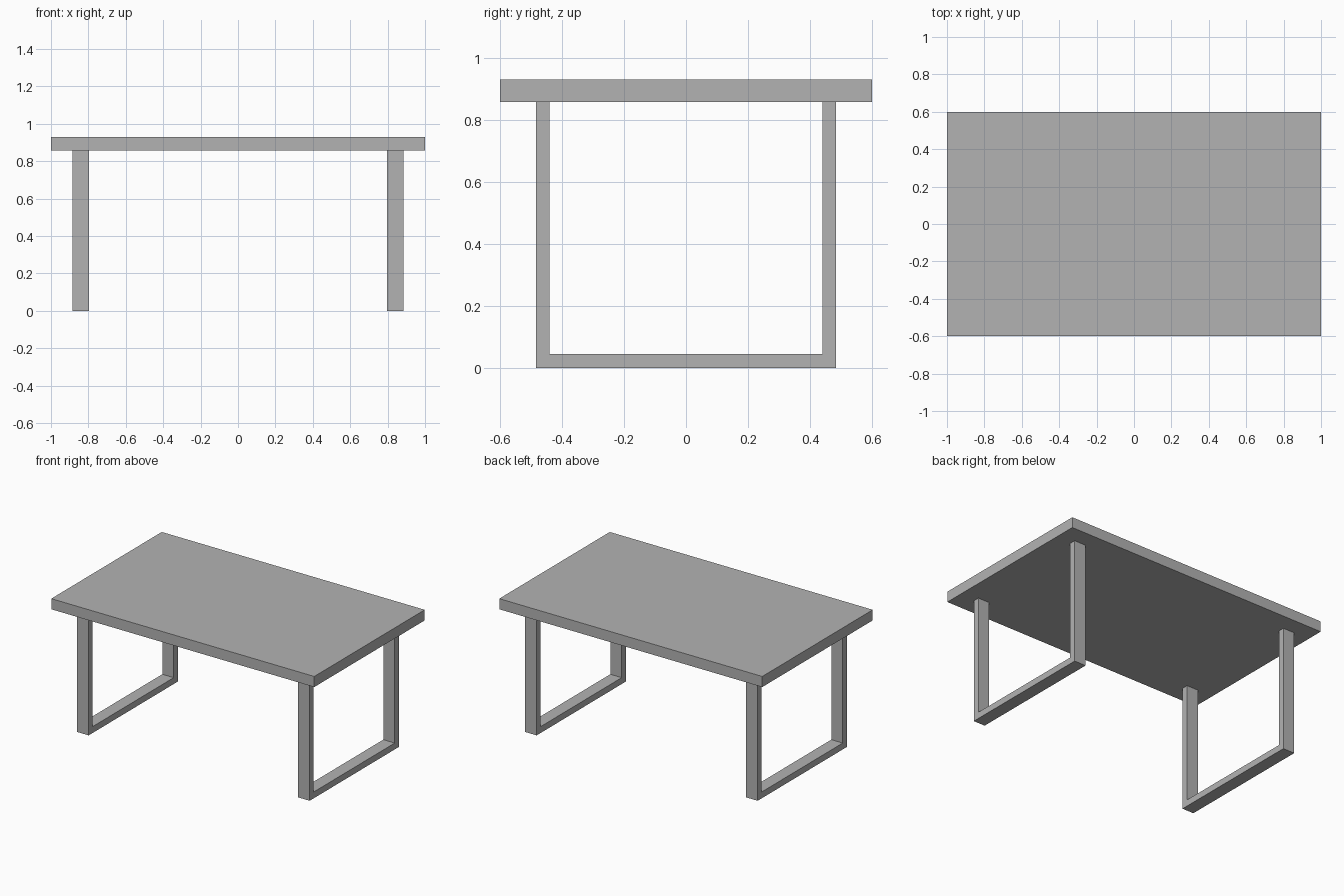
import bpy
import bmesh

cube = bpy.data.objects.get("Cube")
if cube:
    bpy.data.objects.remove(cube, do_unlink=True)

# Single neutral grey
GREY = (0.45, 0.45, 0.45, 1.0)
grey = bpy.data.materials.new("neutral grey")
grey.use_nodes = True
grey.diffuse_color = GREY
grey.node_tree.nodes["Principled BSDF"].inputs["Base Color"].default_value = GREY

TOP, UNDERSIDE = 0.93, 0.857
LEG_IN, LEG_OUT = 0.797, 0.884   # leg extent in x
FRAME_Y, BAR = 0.484, 0.044      # frame half depth and bar thickness


def extruded(name, outline, x0, x1):
    """Sweep a (y, z) outline along x from x0 to x1."""
    bm = bmesh.new()
    face = bm.faces.new([bm.verts.new((x0, y, z)) for y, z in outline])
    swept = bmesh.ops.extrude_face_region(bm, geom=[face])["geom"]
    verts = [v for v in swept if isinstance(v, bmesh.types.BMVert)]
    bmesh.ops.translate(bm, verts=verts, vec=(x1 - x0, 0, 0))
    bmesh.ops.recalc_face_normals(bm, faces=bm.faces)
    mesh = bpy.data.meshes.new(name)
    bm.to_mesh(mesh)
    bm.free()
    mesh.materials.append(grey)
    obj = bpy.data.objects.new(name, mesh)
    bpy.context.collection.objects.link(obj)
    return obj


# Slab top
extruded("tabletop", [(-0.6, UNDERSIDE), (0.6, UNDERSIDE), (0.6, TOP), (-0.6, TOP)], -1, 1)

# U-shaped leg frames, one at each end
inner = FRAME_Y - BAR
half = [(FRAME_Y, 0), (FRAME_Y, UNDERSIDE), (inner, UNDERSIDE), (inner, BAR)]
u_shape = half + [(-y, z) for y, z in reversed(half)]
for side, sign in (("left", 1), ("right", -1)):
    extruded(side + "_leg_frame", u_shape, sign * LEG_IN, sign * LEG_OUT)
